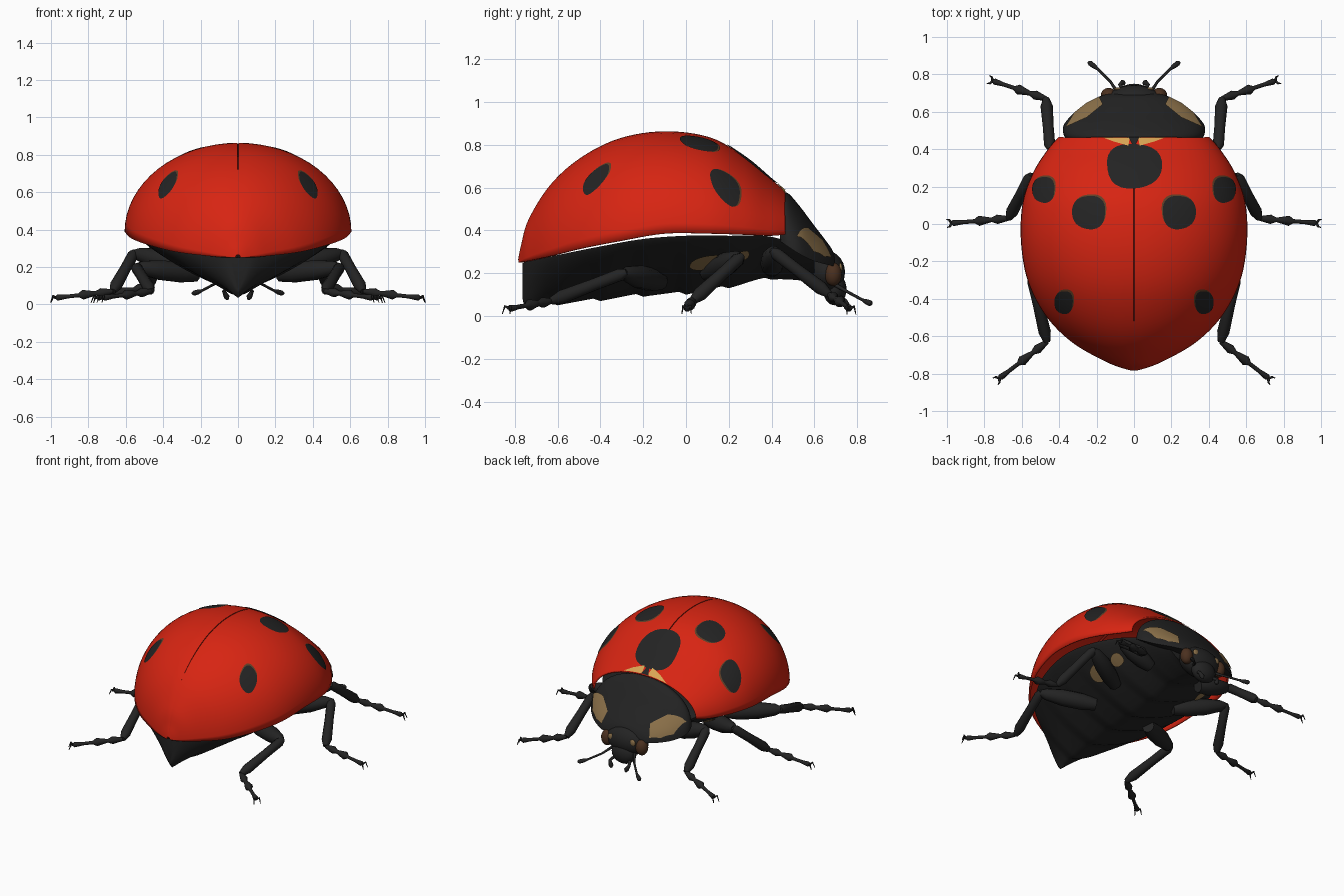
import bpy, bmesh, math
from mathutils import Vector

cube = bpy.data.objects.get("Cube")
if cube:
    bpy.data.objects.remove(cube)


def material(name, rgb):
    m = bpy.data.materials.new(name)
    m.use_nodes = True
    m.diffuse_color = (*rgb, 1)
    bsdf = m.node_tree.nodes["Principled BSDF"]
    bsdf.inputs["Base Color"].default_value = (*rgb, 1)
    bsdf.inputs["Roughness"].default_value = 0.6
    return m


RED = material("shell red", (0.68, 0.018, 0.006))
SEAM = material("seam dark red", (0.22, 0.008, 0.004))
BLACK = material("body black", (0.017, 0.017, 0.017))
YELLOW = material("collar yellow", (0.70, 0.38, 0.09))
TAN = material("marking tan", (0.27, 0.17, 0.07))
BROWN = material("spot edge brown", (0.12, 0.05, 0.02))
EYE = material("eye brown", (0.07, 0.03, 0.014))


def finish(name, bm, mats, mirror=False, recalc=True, angle=50):
    if recalc:
        bmesh.ops.recalc_face_normals(bm, faces=bm.faces[:])
    me = bpy.data.meshes.new(name)
    bm.to_mesh(me)
    bm.free()
    for m in mats:
        me.materials.append(m)
    me.shade_smooth()
    me.set_sharp_from_angle(angle=math.radians(angle))
    ob = bpy.data.objects.new(name, me)
    bpy.context.collection.objects.link(ob)
    if mirror:
        ob.modifiers.new("Mirror", 'MIRROR').use_mirror_merge = False
    return ob


class Shell:
    """Lofted half shell; rows hold y, half width, rim height, centre height."""

    def __init__(self, rows, power=2.0, steps=6):
        self.p, self.rows = power, []
        for i in range(len(rows) - 1):
            a, b, c, d = (Vector(rows[max(0, min(j, len(rows) - 1))]) for j in range(i - 1, i + 3))
            for k in range(steps):
                t = k / steps
                self.rows.append(0.5 * (2 * b + (c - a) * t + (2 * a - 5 * b + 4 * c - d) * t * t
                                        + (3 * b - 3 * c + d - a) * t ** 3))
        self.rows.append(Vector(rows[-1]))

    def height(self, x, y):
        R = self.rows
        y = max(R[0][0], min(R[-1][0], y))
        i = next((j for j in range(len(R) - 2) if R[j + 1][0] >= y), len(R) - 2)
        _, w, r, c = R[i].lerp(R[i + 1], (y - R[i][0]) / (R[i + 1][0] - R[i][0]))
        u = min(0.985, abs(x) / w)
        return r + (c - r) * (1 - u ** self.p) ** (1 / self.p)

    def loft(self, name, mats, closed, groove=0, ripple=0):
        bm = bmesh.new()
        n = 16
        half = [math.pi / 2 * k / n for k in range(n)] + ([math.pi / 2 - 0.01] if groove else [])
        angles = half + [math.pi / 2] + [math.pi - t for t in reversed(half)]
        rings = []
        for i, (y, w, r, c) in enumerate(self.rows):
            ring, s = [], 1 - ripple * (i % 6) / 6
            for t in angles:
                u = math.cos(t)
                z = r + (c - r) * s * max(0, 1 - abs(u) ** self.p) ** (1 / self.p)
                if groove and t == math.pi / 2:
                    z -= groove
                ring.append(bm.verts.new((w * u, y, z)))
            rings.append(ring)
        mid = len(angles) // 2
        for a, b in zip(rings, rings[1:]):
            for k in range(len(angles) - 1):
                f = bm.faces.new((a[k], a[k + 1], b[k + 1], b[k]))
                f.material_index = 1 if groove and k in (mid - 1, mid) else 0
            if closed:
                bm.faces.new((a[-1], a[0], b[0], b[-1]))
        if closed:
            bm.faces.new(rings[0])
            bm.faces.new(rings[-1])
        return finish(name, bm, mats)

    def patch(self, name, outline, mat, lift=0.006, mirror=True, side=1):
        """Thin marking that follows the shell surface."""
        bm = bmesh.new()
        n, e = len(outline), 0.004
        cx, cy = (sum(p[k] for p in outline) / n for k in (0, 1))

        def vert(x, y):
            gx = (self.height(x + e, y) - self.height(x - e, y)) / (2 * e)
            gy = (self.height(x, y + e) - self.height(x, y - e)) / (2 * e)
            normal = Vector((-gx, -gy, 1)).normalized() * side
            return bm.verts.new(Vector((x, y, self.height(x, y))) + normal * lift)

        centre, last = vert(cx, cy), None
        for k in range(1, 7):
            ring = [vert(cx + (x - cx) * k / 6, cy + (y - cy) * k / 6) for x, y in outline]
            for j in range(n):
                m = (j + 1) % n
                bm.faces.new((last[j], ring[j], ring[m], last[m]) if last else (centre, ring[j], ring[m]))
            last = ring
        for f in bm.faces:
            f.normal_update()
            if f.normal.z * side < 0:
                f.normal_flip()
        return finish(name, bm, [mat], mirror, recalc=False)


def oval(x, y, rx, ry, n=28):
    out = []
    for k in range(n):
        t = 2 * math.pi * k / n
        wob = 1 + 0.03 * math.sin(3 * t + 1) + 0.03 * math.cos(4 * t + 3)
        out.append((x + rx * wob * math.cos(t), y + ry * wob * math.sin(t)))
    return out


def polygon(points, cuts=5):
    return [tuple(Vector(a).lerp(Vector(b), k / cuts))
            for a, b in zip(points, points[1:] + points[:1]) for k in range(cuts)]


def ellipsoid(name, loc, radii, mat, mirror=False):
    bm = bmesh.new()
    bmesh.ops.create_uvsphere(bm, u_segments=24, v_segments=14, radius=1)
    bmesh.ops.scale(bm, vec=radii, verts=bm.verts)
    bmesh.ops.translate(bm, vec=loc, verts=bm.verts)
    return finish(name, bm, [mat], mirror)


def tubes(name, paths):
    """Mirrored limbs; every path point is a location and a radius."""
    cu = bpy.data.curves.new(name, 'CURVE')
    cu.dimensions, cu.bevel_depth, cu.bevel_resolution = '3D', 1, 3
    cu.use_fill_caps = True
    for path in paths:
        sp = cu.splines.new('POLY')
        sp.points.add(len(path) - 1)
        for p, (co, rad) in zip(sp.points, path):
            p.co, p.radius = (*co, 1), rad
    tmp = bpy.data.objects.new(name + "_path", cu)
    bpy.context.collection.objects.link(tmp)
    dg = bpy.context.evaluated_depsgraph_get()
    bm = bmesh.new()
    me = bpy.data.meshes.new_from_object(tmp.evaluated_get(dg))
    bm.from_mesh(me)
    bpy.data.objects.remove(tmp)
    return finish(name, bm, [BLACK], mirror=True)


# Wing cases with a centre seam
wings = Shell([(-0.778, 0.012, 0.25, 0.265), (-0.765, 0.06, 0.252, 0.33), (-0.73, 0.15, 0.258, 0.45),
               (-0.63, 0.325, 0.28, 0.61), (-0.49, 0.465, 0.315, 0.735), (-0.31, 0.56, 0.35, 0.825),
               (-0.1, 0.598, 0.385, 0.858), (0.11, 0.59, 0.385, 0.83), (0.27, 0.535, 0.38, 0.74),
               (0.39, 0.46, 0.375, 0.64), (0.46, 0.40, 0.38, 0.58)])
case = wings.loft("wing_cases", [RED, SEAM], False, groove=0.012)
thick = case.modifiers.new("Thickness", 'SOLIDIFY')
thick.thickness, thick.offset = 0.012, 0

# Markings on the wing cases
wings.patch("shoulder_spot", oval(0, 0.305, 0.15, 0.122), BLACK, 0.010, False)
for label, x, y, rx, ry in (("middle", 0.238, 0.06, 0.09, 0.09), ("side", 0.477, 0.18, 0.06, 0.07),
                            ("rear", 0.37, -0.415, 0.05, 0.062)):
    wings.patch(label + "_spot", oval(x, y, rx, ry), BLACK, 0.0095)
    wings.patch(label + "_spot_edge", oval(x - 0.006, y + 0.009, rx, ry), BROWN, 0.0080)
wings.patch("collar_patch", polygon([(0.022, 0.458), (0.17, 0.458), (0.11, 0.435), (0.03, 0.412)]),
            YELLOW, 0.0105)
wings.patch("scutellum", polygon([(-0.03, 0.46), (0.03, 0.46), (0, 0.40)]), BLACK, 0.012, False)

# Neck shield with pale corners
shield = Shell([(0.44, 0.345, 0.35, 0.57), (0.475, 0.375, 0.325, 0.575), (0.53, 0.375, 0.29, 0.515),
                (0.59, 0.325, 0.26, 0.435), (0.64, 0.262, 0.245, 0.37), (0.68, 0.19, 0.235, 0.315),
                (0.695, 0.14, 0.235, 0.28)])
shield.loft("neck_shield", [BLACK], True)
shield.patch("shield_corner", polygon([(0.362, 0.515), (0.315, 0.592), (0.25, 0.643), (0.185, 0.675),
                                       (0.165, 0.635), (0.25, 0.565)]), TAN, 0.007)

# Keeled underside with ridged segments
belly = Shell([(-0.765, 0.04, 0.25, 0.09), (-0.74, 0.12, 0.255, 0.035), (-0.6, 0.33, 0.285, 0.05),
               (-0.4, 0.47, 0.325, 0.07), (-0.2, 0.53, 0.36, 0.09), (0, 0.545, 0.375, 0.10),
               (0.2, 0.50, 0.375, 0.13), (0.4, 0.38, 0.37, 0.17), (0.6, 0.24, 0.30, 0.15)], power=1.25)
belly.loft("belly", [BLACK], True, ripple=0.07)
belly.patch("belly_marking", oval(0.36, 0.10, 0.06, 0.085), TAN, 0.009, side=-1)
belly.patch("chest_marking", oval(0.35, 0.25, 0.04, 0.045), TAN, 0.009, side=-1)

# Head, eyes, mouth and feelers
ellipsoid("head", (0, 0.655, 0.205), (0.155, 0.088, 0.10), BLACK)
ellipsoid("snout", (0, 0.695, 0.125), (0.09, 0.055, 0.075), BLACK)
ellipsoid("eye", (0.135, 0.688, 0.195), (0.042, 0.04, 0.055), EYE, True)
ellipsoid("brow_marking", (0.085, 0.722, 0.225), (0.022, 0.009, 0.022), TAN, True)
tubes("feelers", [[((0.08, 0.69, 0.15), 0.010), ((0.125, 0.76, 0.11), 0.007), ((0.19, 0.825, 0.075), 0.007),
                   ((0.215, 0.845, 0.066), 0.013), ((0.235, 0.86, 0.06), 0.014), ((0.245, 0.867, 0.058), 0.006)]])
tubes("mouth_feelers", [[((0.05, 0.70, 0.10), 0.012), ((0.075, 0.745, 0.07), 0.010),
                         ((0.06, 0.755, 0.04), 0.016), ((0.055, 0.757, 0.025), 0.006)]])


# Legs: thigh, shin, jointed foot and a pair of claws
def leg(name, hip, knee, ankle, toe):
    hip, knee, ankle, toe = map(Vector, (hip, knee, ankle, toe))

    def limb(a, b, profile):
        return [(a.lerp(b, t), r) for t, r in profile]

    thigh = limb(hip, knee, ((0, 0.04), (0.25, 0.055), (0.6, 0.055), (0.9, 0.038), (1, 0.02)))
    shin = limb(knee, ankle, ((-0.04, 0.015), (0.05, 0.03), (0.4, 0.029), (0.85, 0.033), (1, 0.018)))
    foot = limb(ankle, toe, ((0, 0.012), (0.2, 0.025), (0.3, 0.012), (0.36, 0.016), (0.52, 0.027),
                             (0.6, 0.011), (0.8, 0.011), (0.97, 0.017), (1, 0.008)))
    d = (toe - ankle).normalized()
    across = d.cross(Vector((0, 0, 1))).normalized()
    up = Vector((0, 0, 0.012))
    claws = [[(toe, 0.008), (toe + d * 0.012 + across * s * 0.018 + up, 0.006),
              (toe + d * 0.026 + across * s * 0.022 - up * 1.8, 0.002)] for s in (-1, 1)]
    tubes(name, [thigh, shin, foot] + claws)


leg("front_legs", (0.20, 0.40, 0.22), (0.45, 0.41, 0.30), (0.47, 0.67, 0.10), (0.755, 0.765, 0.035))
leg("middle_legs", (0.24, 0.10, 0.20), (0.555, 0.255, 0.275), (0.67, 0.03, 0.07), (0.975, 0.005, 0.035))
leg("hind_legs", (0.22, -0.12, 0.16), (0.545, -0.29, 0.20), (0.465, -0.63, 0.07), (0.72, -0.825, 0.035))
